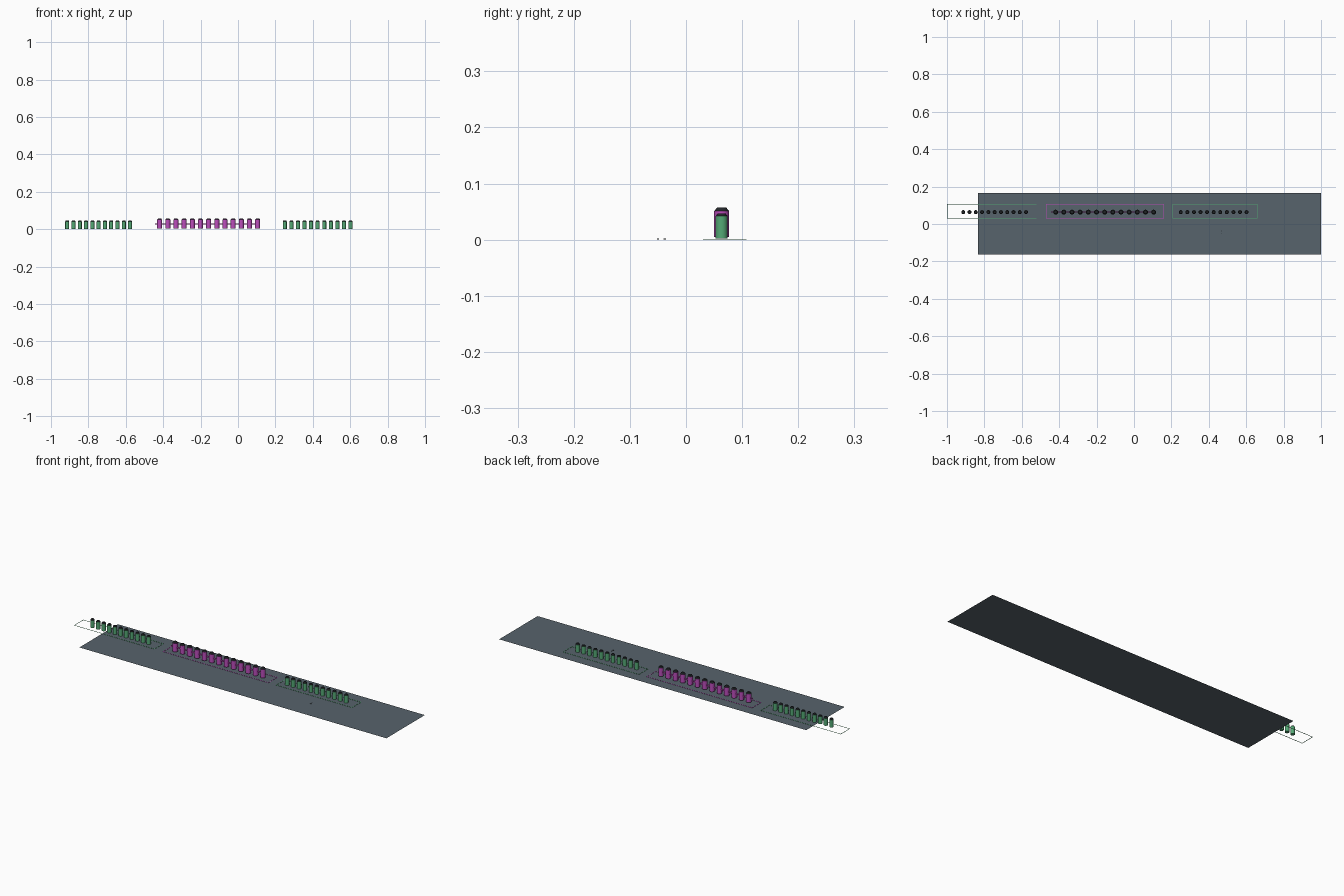
import bpy, bmesh, math

if "Cube" in bpy.data.objects:
    bpy.data.objects.remove(bpy.data.objects["Cube"])


def material(name, rgb):
    m = bpy.data.materials.new(name)
    m.diffuse_color = (*rgb, 1)
    m.use_nodes = True
    m.node_tree.nodes["Principled BSDF"].inputs["Base Color"].default_value = m.diffuse_color
    return m


SLATE = material("slate", (0.095, 0.125, 0.15))
GREEN = material("green", (0.09, 0.40, 0.18))
PURPLE = material("purple", (0.50, 0.075, 0.50))
DARK = material("dark_cap", (0.016, 0.019, 0.022))


def finish(name, bm, mats):
    bmesh.ops.recalc_face_normals(bm, faces=bm.faces)
    me = bpy.data.meshes.new(name)
    bm.to_mesh(me)
    bm.free()
    for m in mats:
        me.materials.append(m)
    ob = bpy.data.objects.new(name, me)
    bpy.context.collection.objects.link(ob)
    return ob


def add_box(bm, x0, x1, y0, y1, z0, z1):
    vs = bmesh.ops.create_cube(bm, size=1)["verts"]
    for v in vs:
        v.co.x = x0 if v.co.x < 0 else x1
        v.co.y = y0 if v.co.y < 0 else y1
        v.co.z = z0 if v.co.z < 0 else z1


def tank_row(name, x0, x1, count, profile, mat, sides=16):
    """Round tanks lathed from a (radius, height) profile; the top band is the cap."""
    bm = bmesh.new()
    for i in range(count):
        cx = x0 + (x1 - x0) * i / (count - 1)
        rings = []
        for r, z in profile:
            rings.append([bm.verts.new((cx + r * math.cos(2 * math.pi * k / sides),
                                        0.0635 + r * math.sin(2 * math.pi * k / sides), z))
                          for k in range(sides)])
        bm.faces.new(rings[0][::-1])
        for j in range(len(rings) - 1):
            for k in range(sides):
                n = (k + 1) % sides
                f = bm.faces.new((rings[j][k], rings[j][n], rings[j + 1][n], rings[j + 1][k]))
                f.material_index = 1 if j == len(rings) - 2 else 0
        bm.faces.new(rings[-1]).material_index = 1
    ob = finish(name, bm, [mat, DARK])
    bpy.context.view_layer.objects.active = ob
    ob.select_set(True)
    bpy.ops.object.shade_smooth_by_angle(angle=math.radians(30))
    ob.select_set(False)


def outline(name, x0, x1, y0, y1, mat, w=0.0025):
    """Thin painted rectangle around a row of tanks."""
    bm = bmesh.new()
    z0, z1 = 0.0005, 0.0015
    add_box(bm, x0, x1, y1 - w, y1, z0, z1)
    add_box(bm, x0, x1, y0, y0 + w, z0, z1)
    add_box(bm, x0, x0 + w, y0 + w, y1 - w, z0, z1)
    add_box(bm, x1 - w, x1, y0 + w, y1 - w, z0, z1)
    finish(name, bm, [mat])


# Ground sheet
bm = bmesh.new()
bm.faces.new([bm.verts.new(p) for p in
              ((-0.833, -0.163, 0), (1, -0.163, 0), (1, 0.165, 0), (-0.833, 0.165, 0))])
finish("ground_sheet", bm, [SLATE])

# Rows of tanks
small = [(0.0107, 0.002), (0.0107, 0.042), (0.007, 0.047)]
large = [(0.0132, 0.005), (0.0132, 0.051), (0.0085, 0.057)]
tank_row("left_tanks", -0.913, -0.577, 11, small, GREEN)
tank_row("middle_tanks", -0.419, 0.105, 13, large, PURPLE)
tank_row("right_tanks", 0.25, 0.602, 11, small, GREEN)

# Pipe running through the middle row
bm = bmesh.new()
add_box(bm, -0.443, 0.115, 0.0605, 0.0665, 0.024, 0.030)
finish("middle_pipe", bm, [PURPLE])

# Floor outlines
outline("left_outline", -1.0, -0.52, 0.03, 0.108, GREEN)
outline("middle_outline", -0.47, 0.16, 0.03, 0.107, PURPLE)
outline("right_outline", 0.205, 0.66, 0.03, 0.108, GREEN)

# Pair of small floor markers
bm = bmesh.new()
for y in (-0.050, -0.038):
    add_box(bm, 0.467, 0.471, y - 0.002, y + 0.002, 0.0005, 0.002)
finish("floor_markers", bm, [DARK])
